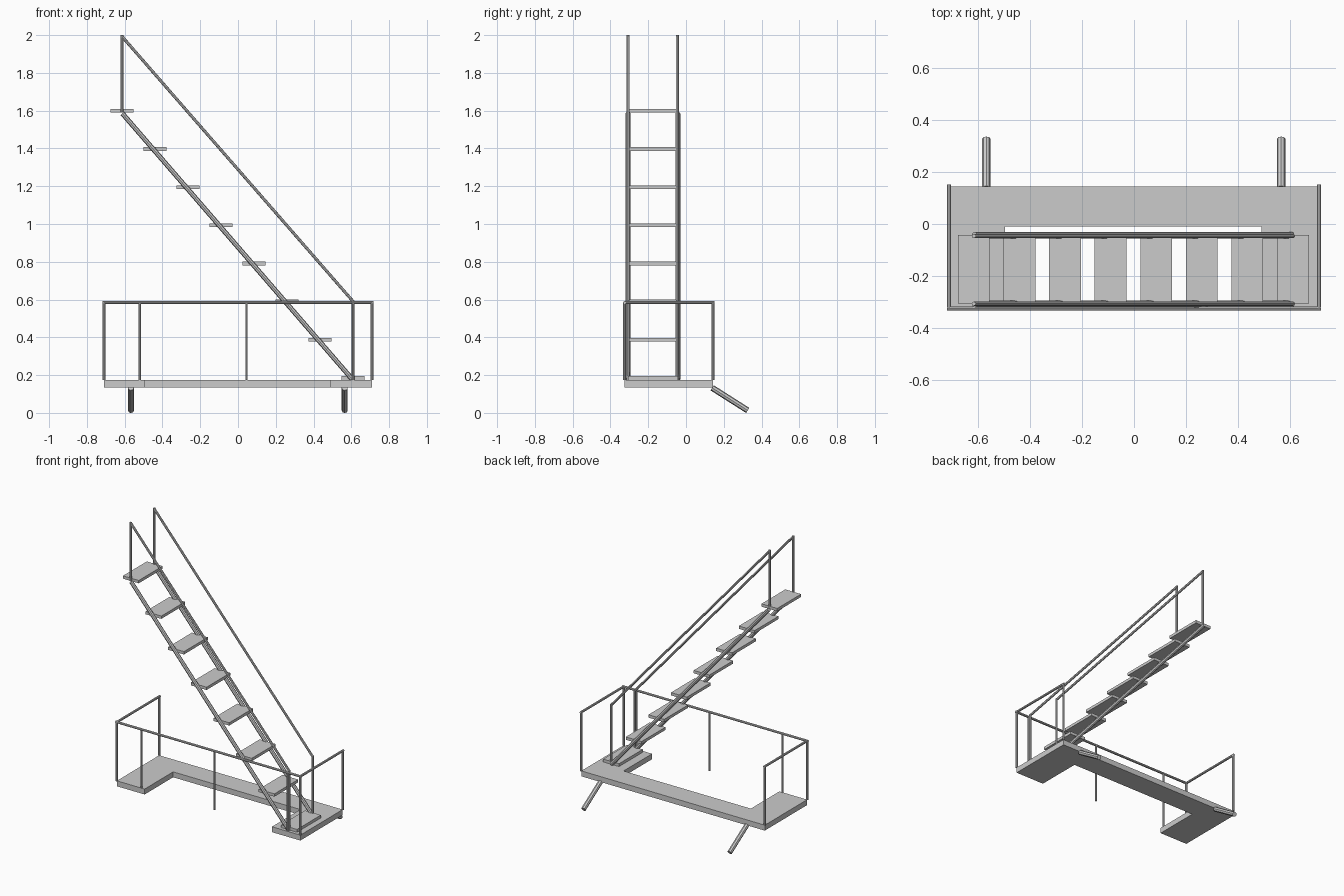
import bpy, bmesh
from mathutils import Vector

if "Cube" in bpy.data.objects:
    bpy.data.objects.remove(bpy.data.objects["Cube"])


def tube(name, a, b, r, sides=8):
    """Closed straight tube between two points."""
    a, b = Vector(a), Vector(b)
    d = b - a
    bm = bmesh.new()
    bmesh.ops.create_cone(bm, cap_ends=True, segments=sides,
                          radius1=r, radius2=r, depth=d.length)
    bm.transform(d.to_track_quat('Z', 'Y').to_matrix().to_4x4())
    me = bpy.data.meshes.new(name)
    bm.to_mesh(me)
    bm.free()
    ob = bpy.data.objects.new(name, me)
    ob.location = (a + b) / 2
    bpy.context.collection.objects.link(ob)
    return ob


def prism(name, outline, z0, z1):
    """Extrude an xy outline from z0 to z1."""
    bm = bmesh.new()
    face = bm.faces.new([bm.verts.new((x, y, z0)) for x, y in outline])
    ext = bmesh.ops.extrude_face_region(bm, geom=[face])
    verts = [v for v in ext['geom'] if isinstance(v, bmesh.types.BMVert)]
    bmesh.ops.translate(bm, verts=verts, vec=(0, 0, z1 - z0))
    bmesh.ops.recalc_face_normals(bm, faces=bm.faces)
    me = bpy.data.meshes.new(name)
    bm.to_mesh(me)
    bm.free()
    ob = bpy.data.objects.new(name, me)
    bpy.context.collection.objects.link(ob)
    return ob


# U-shaped platform, open towards the front
F, B, W = -0.325, 0.143, 0.71
prism("platform", [(-W, F), (-0.495, F), (-0.495, -0.01), (0.49, -0.01),
                   (0.49, F), (W, F), (W, B), (-W, B)], 0.135, 0.173)

# Slanted supports at the back
for side, x in (("left", -0.567), ("right", 0.565)):
    tube(f"support_{side}", (x, 0.138, 0.133), (x, 0.327, 0.013), 0.016)

# Platform guard rail
RZ, R = 0.584, 0.008
tube("guard_rail_front", (-W - R, F, RZ), (W + R, F, RZ), R)
for side, x in (("left", -W), ("right", W)):
    tube(f"guard_rail_{side}", (x, F, RZ), (x, B + R, RZ), R)
    tube(f"corner_post_front_{side}", (x, F, 0.173), (x, F, RZ), R)
    tube(f"corner_post_back_{side}", (x, B, 0.173), (x, B, RZ), R)
for i, x in enumerate((-0.52, 0.045, 0.61)):
    tube(f"guard_post_{i + 1}", (x, F, 0.173), (x, F, RZ), 0.006)

# Stair treads
for i in range(8):
    x, z = 0.61 - 0.175 * i, 0.185 + 0.202 * i
    prism(f"tread_{i + 1}", [(x - 0.061, -0.306), (x + 0.061, -0.306),
                             (x + 0.061, -0.043), (x - 0.061, -0.043)],
          z - 0.01, z + 0.01)

# Stringers and sloping handrails on both sides
for side, ys, yr in (("front", -0.307, -0.306), ("back", -0.043, -0.046)):
    tube(f"stringer_{side}", (0.605, ys, 0.178), (-0.612, ys, 1.585), 0.013)
    tube(f"handrail_{side}", (0.612, yr, 0.587), (-0.615, yr, 1.994), R)
    tube(f"handrail_lower_post_{side}", (0.61, yr, 0.173), (0.61, yr, 0.594), R)
    tube(f"handrail_upper_post_{side}", (-0.615, yr, 1.59), (-0.615, yr, 2.0), R)
